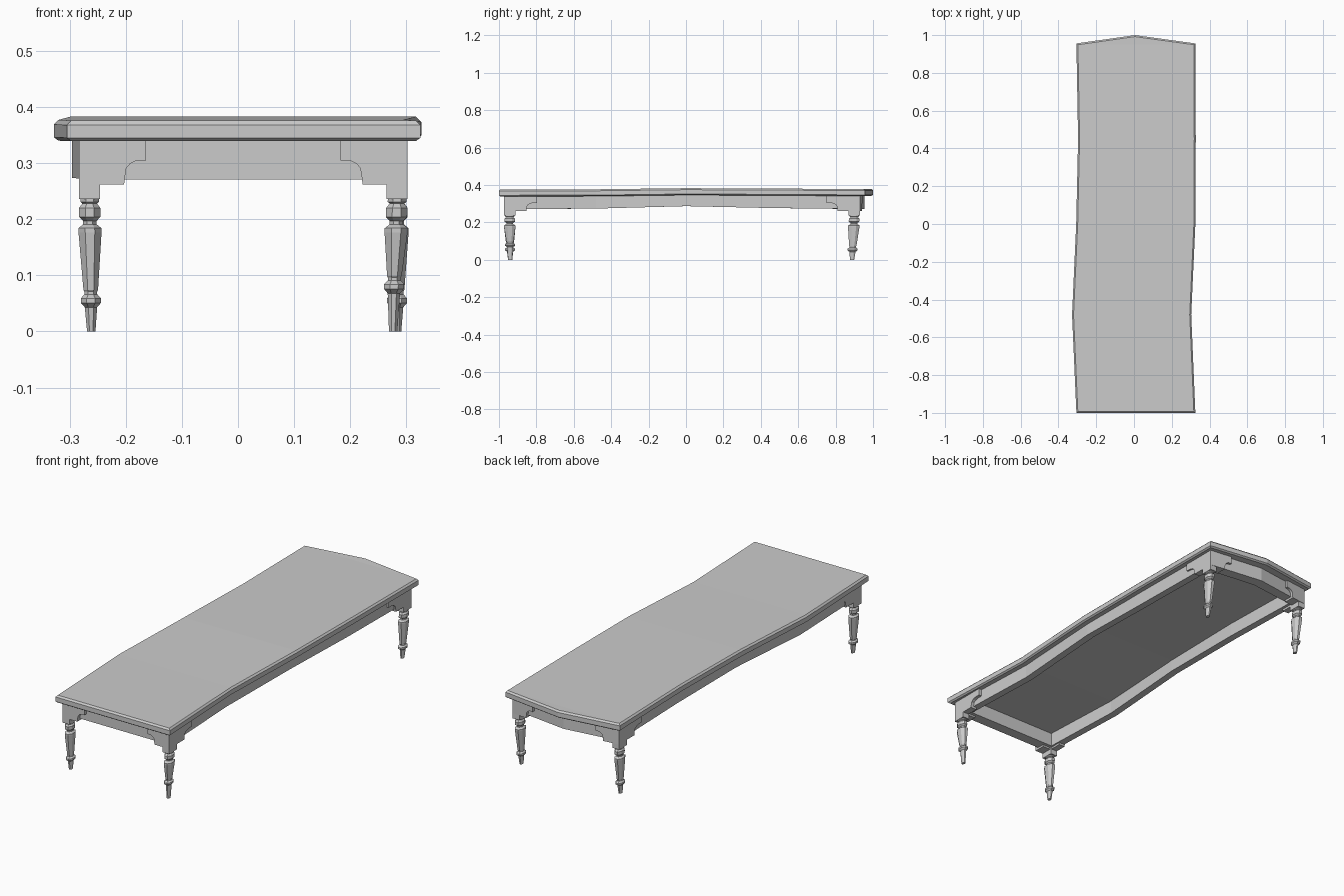
import bpy, bmesh, math
from mathutils import Vector

if "Cube" in bpy.data.objects:
    bpy.data.objects.remove(bpy.data.objects["Cube"])

# Stations along the length: y, left x, right x, top lift, rail-bottom lift
ST = [(-1.0, -.305, .325, 0, 0), (-.48, -.328, .303, .001, .003),
      (0, -.306, .325, .007, .016), (.45, -.296, .327, .005, .006),
      (.956, -.305, .325, .002, .001)]
APEX = (0.005, 1.0, .003, .001)

# Outline, counter-clockwise: right side, back apex, left side
OUT = [(r, y, a, b) for y, l, r, a, b in ST] + [APEX] + \
      [(l, y, a, b) for y, l, r, a, b in reversed(ST)]
N = len(OUT)


def make(name, bm):
    bmesh.ops.recalc_face_normals(bm, faces=bm.faces)
    me = bpy.data.meshes.new(name)
    bm.to_mesh(me)
    bm.free()
    ob = bpy.data.objects.new(name, me)
    bpy.context.collection.objects.link(ob)
    return ob


def ring(bm, inset, z, lift, ystretch=1.0):
    """Outline moved inwards by inset; lift selects which z wave is used."""
    verts = []
    for i, p in enumerate(OUT):
        c = Vector(p[:2])
        d1 = (c - Vector(OUT[i - 1][:2])).normalized()
        d2 = (Vector(OUT[(i + 1) % N][:2]) - c).normalized()
        n1, n2 = Vector((-d1.y, d1.x)), Vector((-d2.y, d2.x))
        v = (n1 + n2) * (inset / (1 + n1.dot(n2)))
        verts.append(bm.verts.new((c.x + v.x, c.y + v.y * ystretch, z + p[lift])))
    return verts


def bridge(bm, a, b):
    n = len(a)
    for i in range(n):
        j = (i + 1) % n
        bm.faces.new((a[i], a[j], b[j], b[i]))


def cap(bm, r):
    k = len(ST)
    for i in range(k - 1):
        bm.faces.new((r[i], r[i + 1], r[N - 2 - i], r[N - 1 - i]))
    bm.faces.new((r[k - 1], r[k], r[k + 1]))


# Table top with chamfered edges
bm = bmesh.new()
rings = [ring(bm, d, z, 2) for d, z in
         [(.008, .339), (0, .345), (0, .368), (.008, .376)]]
for a, b in zip(rings, rings[1:]):
    bridge(bm, a, b)
cap(bm, rings[0])
cap(bm, rings[-1])
make("table_top", bm)

# Apron frame following the outline, set back behind the brackets
bm = bmesh.new()
rings = [ring(bm, .032, .340, 2, 1.4), ring(bm, .032, .271, 3, 1.4),
         ring(bm, .068, .271, 3, 1.45), ring(bm, .068, .340, 2, 1.45)]
for i in range(4):
    bridge(bm, rings[i], rings[(i + 1) % 4])
make("apron", bm)

# Corner bracket profile (distance from corner, z)
BRACKET = [(0, .341), (0, .262), (.08, .262), (.081, .272), (.084, .291),
           (.091, .299), (.101, .304), (.119, .305), (.119, .341)]
# Turned leg profile (half width, z)
LEG = [(.0165, .237), (.0165, .231), (.013, .228), (.019, .220), (.019, .204),
       (.012, .197), (.012, .191), (.0205, .184), (.0205, .176), (.013, .074),
       (.0115, .071), (.0115, .066), (.018, .059), (.018, .051), (.011, .043),
       (.0075, 0)]
BX, BY, STRETCH = .037, .062, 1.5


def extrude_profile(name, pts3, offset):
    bm = bmesh.new()
    a = [bm.verts.new(p) for p in pts3]
    b = [bm.verts.new(Vector(p) + offset) for p in pts3]
    bridge(bm, a, b)
    bm.faces.new(a)
    bm.faces.new(b)
    make(name, bm)


def corner(tag, ox, oy, foot, lift=0):
    ix = 1 if ox < 0 else -1      # inward directions
    iy = 1 if oy < 0 else -1
    slope = .12 if oy > 0 else 0  # back edge is angled
    # Brackets along the end and along the side
    extrude_profile(tag + "_end_bracket",
                    [(ox + ix * u, oy + slope * u, z) for u, z in BRACKET],
                    Vector((0, iy * BY * .9, 0)))
    extrude_profile(tag + "_side_bracket",
                    [(ox, oy + iy * u * STRETCH, z) for u, z in BRACKET],
                    Vector((ix * BX * .9, 0, 0)))
    # Square block above the leg
    x1, y1 = ox + ix * BX, oy + iy * BY
    extrude_profile(tag + "_leg_block",
                    [(ox, oy, .236), (x1, oy, .236), (x1, y1, .236), (ox, y1, .236)],
                    Vector((0, 0, .104)))
    # Eight-sided turned leg, slightly leaning; lift raises the lower bead
    cx, cy = (ox + x1) / 2, (oy + y1) / 2
    bm = bmesh.new()
    loops = []
    for r, z in LEG:
        t = 1 - z / .237
        R = r / math.cos(math.pi / 8)
        zz = z + (lift if .04 < z < .08 else 0)
        loops.append([bm.verts.new((
            cx + foot[0] * t + R * math.cos((k + .5) * math.pi / 4),
            cy + foot[1] * t + R * STRETCH * math.sin((k + .5) * math.pi / 4),
            zz)) for k in range(8)])
    for a, b in zip(loops, loops[1:]):
        bridge(bm, a, b)
    bm.faces.new(loops[0])
    bm.faces.new(loops[-1])
    make(tag + "_leg", bm)


corner("front_left", -.283, -.974, (.003, .003))
corner("front_right", .302, -.974, (-.007, .003), .025)
corner("back_left", -.283, .931, (.003, -.012))
corner("back_right", .302, .931, (0, -.012))
